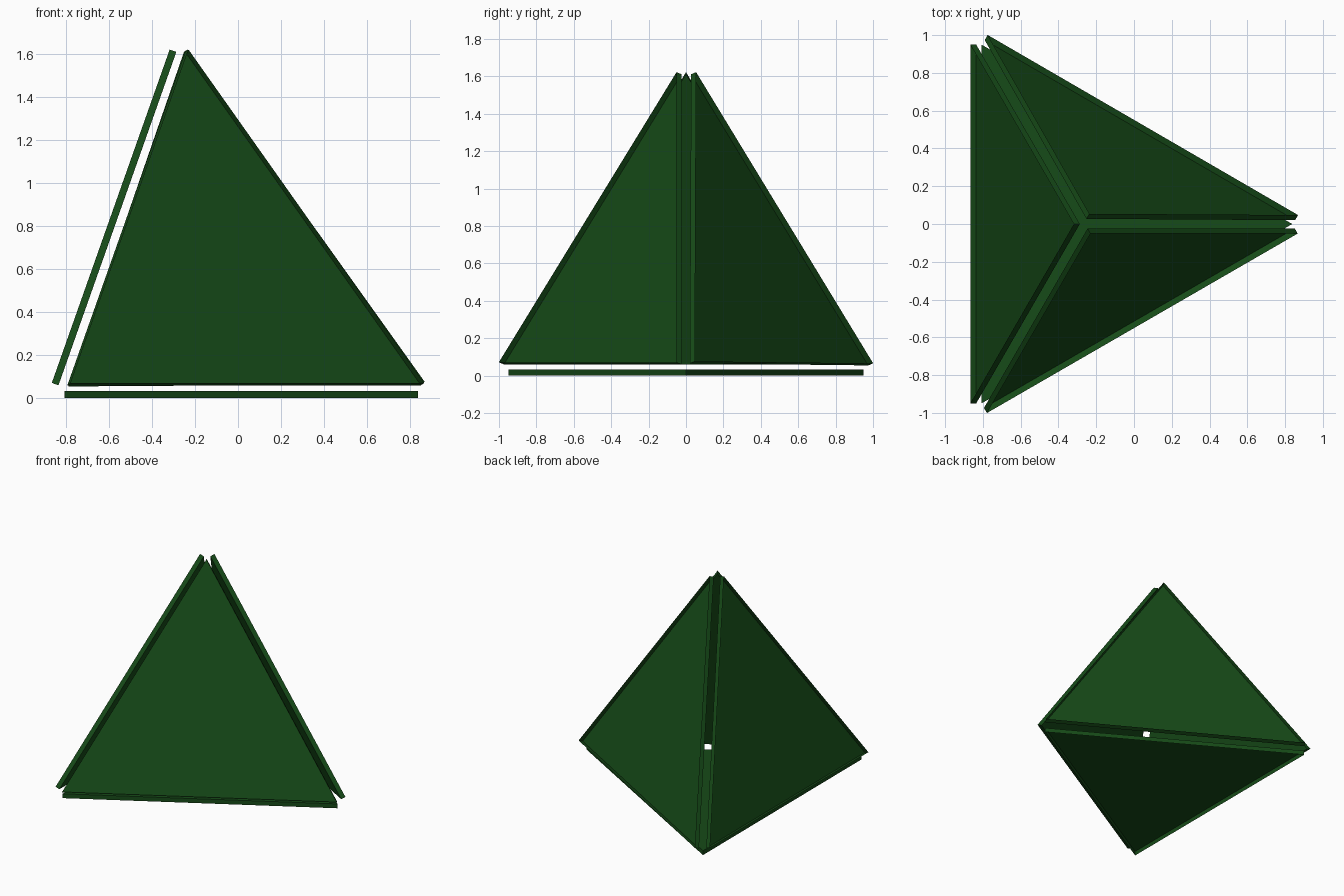
import bpy, bmesh
from math import radians, sqrt, pi, cos, sin
from mathutils import Vector, Matrix

if "Cube" in bpy.data.objects:
    bpy.data.objects.remove(bpy.data.objects["Cube"])

SIDE = 1.9          # edge length of each panel
THICK = 0.033       # depth of the panel rim
R = SIDE / sqrt(3)  # corner radius of the panel
CENTRE = Vector((-0.2595, 0, 0.438))

green = bpy.data.materials.new("dark_green")
green.diffuse_color = (0.008, 0.07, 0.009, 1)
green.use_nodes = True
green.node_tree.nodes["Principled BSDF"].inputs["Base Color"].default_value = green.diffuse_color


def panel(name, normal, up, dist, spin=0.0):
    """Shallow triangular tray, open on its outward side."""
    n = Vector(normal).normalized()
    u = Vector(up).normalized()
    t = u.cross(n)
    frame = Matrix((t, u, n)).transposed().to_4x4()
    frame = Matrix.Translation(CENTRE + n * dist) @ frame @ Matrix.Rotation(spin, 4, 'Z')
    bm = bmesh.new()
    angles = [pi / 2 + i * 2 * pi / 3 for i in range(3)]
    rim = [bm.verts.new((R * cos(a), R * sin(a), 0)) for a in angles]
    back = [bm.verts.new((R * cos(a), R * sin(a), -THICK)) for a in angles]
    bm.faces.new(back)
    for i in range(3):
        j = (i + 1) % 3
        bm.faces.new((back[j], back[i], rim[i], rim[j]))
    bm.transform(frame)
    mesh = bpy.data.meshes.new(name)
    bm.to_mesh(mesh)
    bm.free()
    mesh.materials.append(green)
    obj = bpy.data.objects.new(name, mesh)
    bpy.context.collection.objects.link(obj)


# Base panel, pointing towards +x
panel("base_panel", (0, 0, -1), (1, 0, 0), 0.438)

# Three leaning panels around the vertical axis
c, s = sqrt(8) / 3, 1 / 3
for name, deg, spin in (("left_panel", 180, 0),
                        ("front_panel", -60, 0),
                        ("back_panel", 60, radians(-0.35))):
    a = radians(deg)
    panel(name, (c * cos(a), c * sin(a), s), (-s * cos(a), -s * sin(a), c), 0.45, spin)
